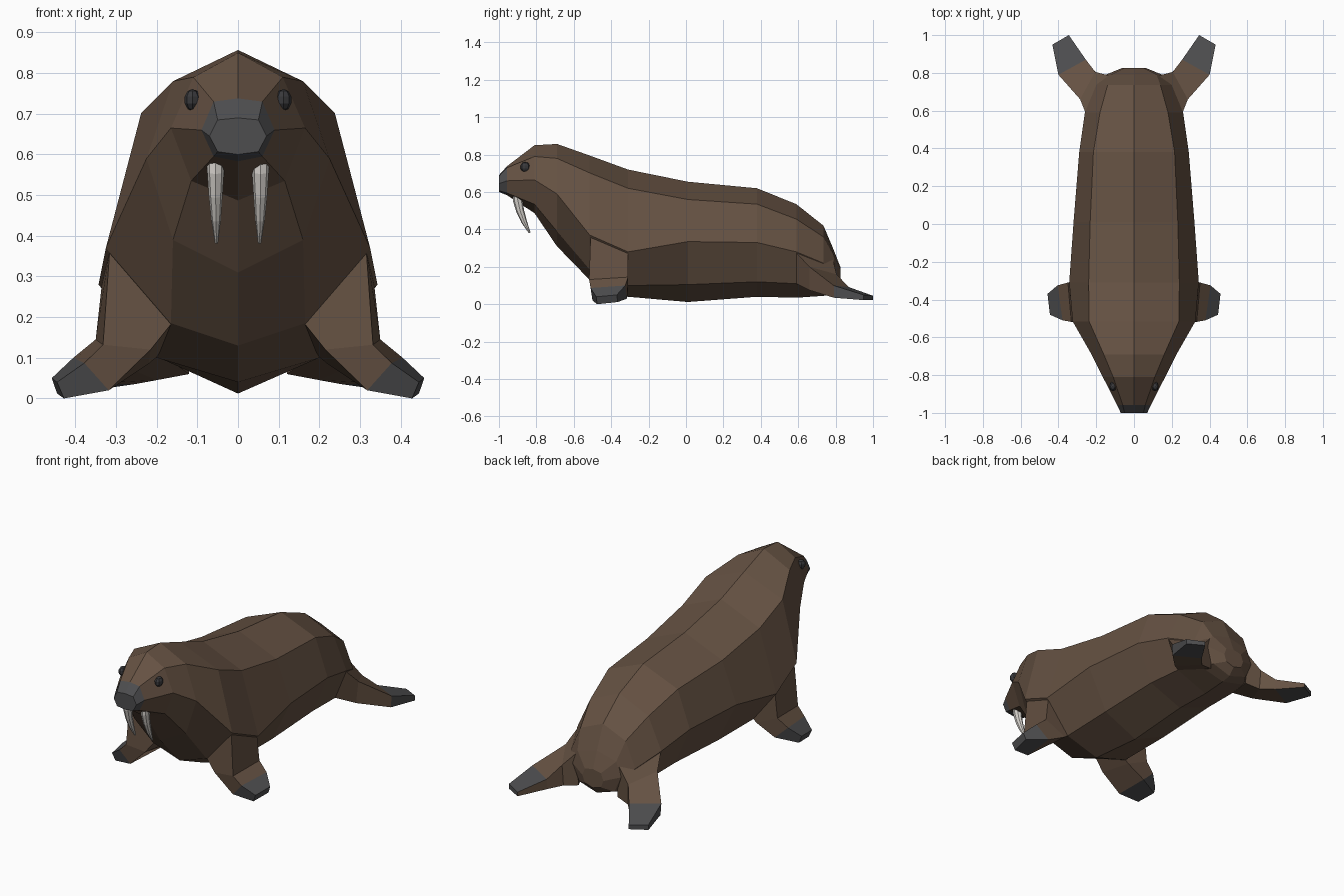
import bpy, bmesh
from mathutils import Vector


def material(name, col):
    m = bpy.data.materials.new(name)
    m.diffuse_color = (*col, 1)
    return m


BROWN = material("brown hide", (0.130, 0.083, 0.055))
GREY = material("dark grey skin", (0.075, 0.075, 0.078))
BLACK = material("eye dark grey", (0.042, 0.042, 0.046))
IVORY = material("ivory", (0.68, 0.65, 0.61))


def loft(name, rings, mats, rule=None, mirror=False):
    """Skin a list of closed rings, cap both ends, pick a material per face."""
    bm = bmesh.new()
    vs = [[bm.verts.new(p) for p in r] for r in rings]
    n = len(vs[0])
    for a, b in zip(vs, vs[1:]):
        for i in range(n):
            bm.faces.new((a[i], a[(i + 1) % n], b[(i + 1) % n], b[i]))
    bm.faces.new(vs[0])
    bm.faces.new(vs[-1])
    bmesh.ops.recalc_face_normals(bm, faces=bm.faces)
    if rule:
        for f in bm.faces:
            f.material_index = rule(f.calc_center_median())
    return finish(name, bm, mats, mirror)


def finish(name, bm, mats, mirror):
    me = bpy.data.meshes.new(name)
    bm.to_mesh(me)
    bm.free()
    for m in mats:
        me.materials.append(m)
    ob = bpy.data.objects.new(name, me)
    bpy.context.collection.objects.link(ob)
    if mirror:
        mod = ob.modifiers.new("mirror", 'MIRROR')
        mod.use_axis[0] = True
        mod.use_mirror_merge = False
    return ob


# Body: per station y, top z, shoulder x z, side x z, low x z, bottom z
stations = [
    (-1.00, .69, .050, .685, .070, .645, .050, .607, .600),
    (-.957, .738, .060, .730, .090, .660, .060, .595, .583),
    (-.81, .850, .110, .790, .165, .665, .115, .535, .487),
    (-.69, .857, .160, .780, .225, .590, .160, .390, .310),
    (-.515, .795, .238, .702, .325, .370, .165, .185, .130),
    (-.31, .720, .240, .620, .343, .280, .200, .100, .040),
    (.01, .655, .232, .560, .320, .335, .205, .105, .012),
    (.38, .620, .215, .535, .290, .330, .200, .120, .040),
    (.59, .535, .180, .455, .260, .280, .190, .110, .035),
    (.735, .420, .140, .360, .200, .220, .150, .080, .045),
    (.79, .290, .120, .260, .150, .180, .110, .090, .055),
    (.825, .200, .050, .190, .065, .150, .050, .110, .095),
]


def body_ring(s):
    y, t, sx, sz, mx, mz, lx, lz, b = s
    half = [(sx, y, sz), (mx, y, mz), (lx, y, lz)]
    other = [(-x, yy, z) for x, yy, z in reversed(half)]
    return [(0, y, t)] + half + [(0, y, b)] + other


loft("body", [body_ring(s) for s in stations], [BROWN, GREY],
     lambda c: 1 if c.y < -.96 else 0)

# Front flippers: top front, top back, bottom back, bottom front
loft("front_flippers", [
    [(.315, -.51, .37), (.335, -.31, .28), (.19, -.31, .11), (.163, -.51, .185)],
    [(.332, -.518, .132), (.35, -.31, .145), (.22, -.31, .085), (.215, -.515, .12)],
    [(.378, -.51, .087), (.405, -.325, .10), (.33, -.315, .03), (.318, -.50, .02)],
    [(.445, -.48, .04), (.458, -.37, .05), (.445, -.365, .012), (.428, -.475, 0)],
], [BROWN, GREY], lambda c: 1 if c.x > .345 and c.z < .09 else 0, True)

# Rear flippers: outer top, inner top, inner bottom, outer bottom
loft("rear_flippers", [
    [(.255, .585, .28), (.13, .785, .24), (.12, .78, .06), (.19, .59, .11)],
    [(.285, .66, .20), (.205, .805, .16), (.20, .80, .045), (.27, .66, .075)],
    [(.40, .79, .10), (.255, .87, .092), (.255, .865, .035), (.395, .79, .035)],
    [(.432, .95, .05), (.345, 1.0, .045), (.345, 1.0, .022), (.432, .95, .022)],
], [BROWN, GREY], lambda c: 1 if c.x > .345 and c.y > .8 else 0, True)

# Eyes
bm = bmesh.new()
bmesh.ops.create_uvsphere(bm, u_segments=8, v_segments=5, radius=.027)
for v in bm.verts:
    v.co = Vector((v.co.x * .75, v.co.y, v.co.z)) + Vector((.112, -.86, .734))
finish("eyes", bm, [BLACK], True)

# Tusks: eight sided, curving back toward the tip
path = [(.055, -.90, .60, .021), (.055, -.90, .56, .021), (.055, -.887, .50, .017),
        (.054, -.865, .44, .012), (.053, -.836, .382, .004)]
unit = [Vector((1, 0)), Vector((.71, .71)), Vector((0, 1)), Vector((-.71, .71)),
        Vector((-1, 0)), Vector((-.71, -.71)), Vector((0, -1)), Vector((.71, -.71))]
loft("tusks", [[(x + u.x * r, y + u.y * r * 1.2, z + u.y * r * .4) for u in unit]
               for x, y, z, r in path], [IVORY], None, True)
